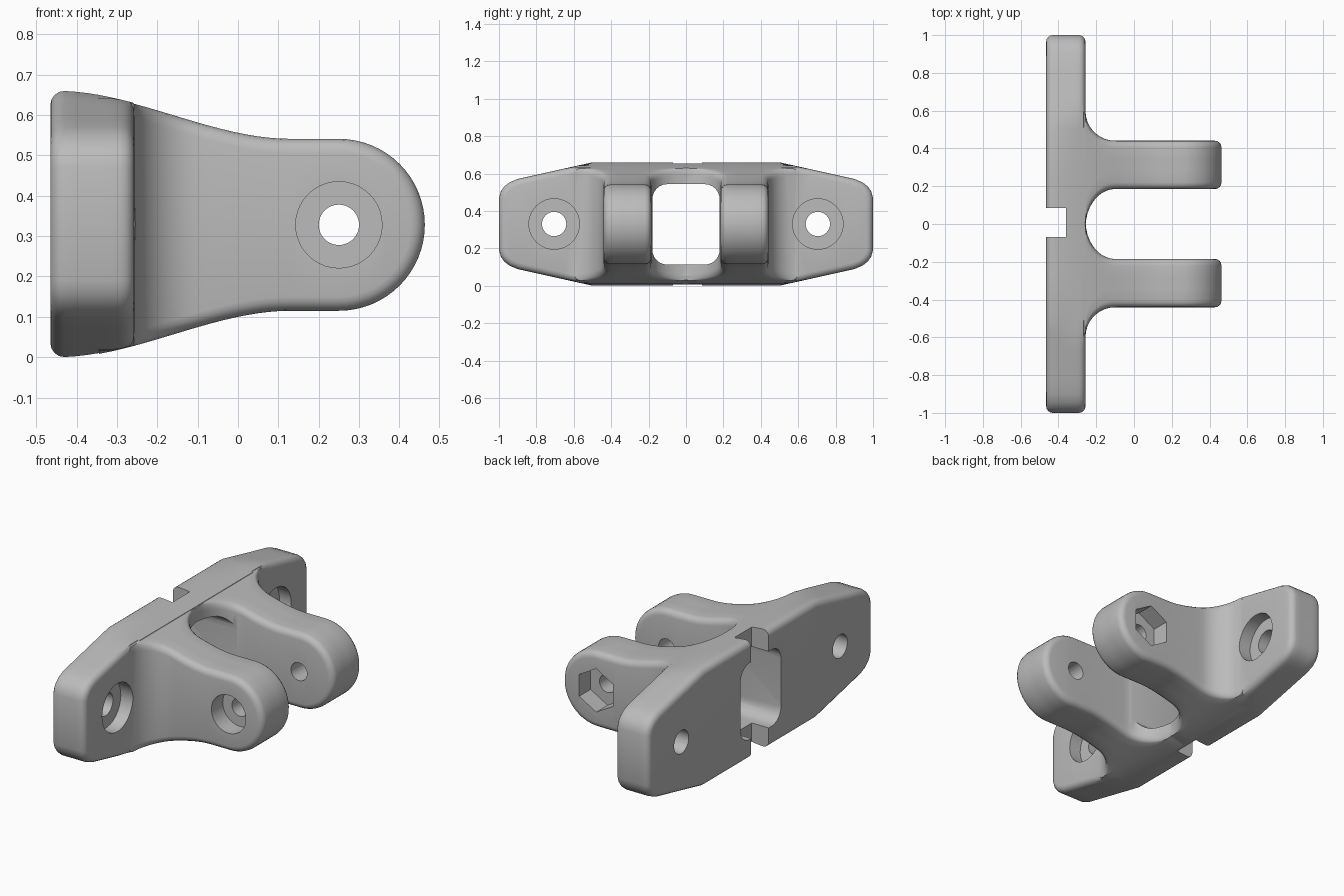
import bpy, bmesh, math
from mathutils import Vector, Matrix

if "Cube" in bpy.data.objects:
    bpy.data.objects.remove(bpy.data.objects["Cube"])

MID = 0.33          # height of the plate's symmetry plane
ARM_MID = 0.328     # height of the pivot axis
R = 0.035           # edge rounding

metal = bpy.data.materials.new("grey_metal")
metal.diffuse_color = (0.5, 0.5, 0.5, 1)
metal.use_nodes = True
metal.node_tree.nodes["Principled BSDF"].inputs["Base Color"].default_value = metal.diffuse_color


def half_height(x):
    """S-curve from the tall plate down to the arm height."""
    u = min(1, max(0, (0.13 - x) / 0.58))
    return 0.213 + 0.117 * u * u * (3 - 2 * u)


def finish(bm, name):
    bmesh.ops.recalc_face_normals(bm, faces=bm.faces)
    me = bpy.data.meshes.new(name)
    bm.to_mesh(me)
    bm.free()
    me.materials.append(metal)
    ob = bpy.data.objects.new(name, me)
    bpy.context.collection.objects.link(ob)
    return ob


def rounded_layers(w0, w1, inner=5):
    """(position, inset) pairs giving rounded rims at both ends."""
    arc = [(R * (1 - math.cos(a)), R * (1 - math.sin(a)))
           for a in (math.radians(d) for d in (0, 22, 45, 67, 90))]
    lay = [(w0 + p, i) for p, i in arc]
    lay += [(w0 + R + (w1 - w0 - 2 * R) * k / inner, 0) for k in range(1, inner)]
    return lay + [(w1 - p, i) for p, i in reversed(arc)]


def prism(name, cols, layers, place):
    """Symmetric profile of (s, half height) columns, stacked in layers."""
    ring = [Vector(c) for c in cols]
    ring += [Vector((s, -h)) for s, h in reversed(cols) if h > 1e-6]
    n, cnt = len(cols), len(ring)
    offs = []
    for i in range(cnt):
        a = (ring[i] - ring[i - 1]).normalized()
        b = (ring[(i + 1) % cnt] - ring[i]).normalized()
        n1, n2 = Vector((-a.y, a.x)), Vector((-b.y, b.x))
        offs.append((n1 + n2) / (1 + n1.dot(n2)))
    bm = bmesh.new()
    rows = []
    for w, inset in layers:
        rows.append([bm.verts.new(place(*(p - o * inset), w)) for p, o in zip(ring, offs)])
    for r0, r1 in zip(rows, rows[1:]):
        for i in range(cnt):
            j = (i + 1) % cnt
            bm.faces.new((r0[i], r0[j], r1[j], r1[i]))
    for row in (rows[0], rows[-1]):
        for i in range(n - 1):
            idx = dict.fromkeys((i, i + 1, cnt - 2 - i, cnt - 1 - i))
            bm.faces.new([row[k] for k in idx])
    bmesh.ops.triangulate(bm, faces=bm.faces)
    return finish(bm, name)


def cylinder(name, axis, center, radius, length, sides=40, spin=0.0):
    bm = bmesh.new()
    rot = Matrix.Rotation(math.pi / 2, 4, 'Y' if axis == 'X' else 'X')
    mat = Matrix.Translation(center) @ rot @ Matrix.Rotation(spin, 4, 'Z')
    bmesh.ops.create_cone(bm, cap_ends=True, segments=sides, radius1=radius,
                          radius2=radius, depth=length, matrix=mat)
    return finish(bm, name)


def box(name, lo, hi, round_x=0.0):
    bm = bmesh.new()
    bmesh.ops.create_cube(bm, size=1)
    for v in bm.verts:
        v.co = [lo[k] + (v.co[k] + 0.5) * (hi[k] - lo[k]) for k in range(3)]
    if round_x:
        edges = [e for e in bm.edges if abs(e.verts[0].co.x - e.verts[1].co.x) > 1e-4]
        bmesh.ops.bevel(bm, geom=edges, offset=round_x, segments=6, profile=0.5,
                        affect='EDGES')
    return finish(bm, name)


def boolean(target, other, op):
    mod = target.modifiers.new(op, 'BOOLEAN')
    mod.operation, mod.object, mod.solver = op, other, 'EXACT'
    mod.use_self = True
    bpy.context.view_layer.objects.active = target
    bpy.ops.object.modifier_apply(modifier=mod.name)
    bpy.data.objects.remove(other, do_unlink=True)


# Mounting plate with tapered, rounded ends
tip = [(1.0, 0.14), (0.99, 0.175), (0.972, 0.2), (0.945, 0.222), (0.9, 0.241)]
slope = [(0.9 - 0.4 * k / 5, 0.241 + 0.089 * k / 5) for k in range(1, 6)]
half = tip + slope + [(0.25, 0.33)]
plate_cols = [(-y, h) for y, h in half] + [(0, 0.33)] + half[::-1]


def place_plate(s, v, w):
    lim = half_height(w)
    return (w, s, MID + max(-lim, min(lim, v)))


bracket = prism("bracket", plate_cols, rounded_layers(-0.465, -0.257), place_plate)

# Slot down the back of the plate
boolean(bracket, box("slot_cutter", (-0.6, -0.07, -0.1), (-0.36, 0.085, 0.8)), 'DIFFERENCE')

# Arms: flared roots blend into the plate, round tips
xs = [-0.345, -0.32, -0.295, -0.275]
xs += [-0.1 - 0.157 * math.cos(math.pi / 2 * k / 12) for k in range(13)]
xs += [-0.1 + 0.35 * k / 12 for k in range(1, 12)]
arm_cols = [(x, half_height(x)) for x in xs]
arm_cols += [(0.25 + 0.213 * math.sin(a), 0.213 * math.cos(a))
             for a in (math.pi / 2 * k / 16 for k in range(16))] + [(0.463, 0.0)]


def arm_placer(side):
    def place(s, v, w):
        t = max(0, (-0.1 - s) / 0.157)
        f = 1 - math.sqrt(max(0, 1 - t * t))
        y = w + 0.157 * f if w > 0.3125 else w - 0.203 * f
        # keep the flared root under the sloping plate ends
        lim = 0.327 - 0.2225 * max(0, y - 0.5)
        return (s, side * y, ARM_MID + max(-lim, min(lim, v)))
    return place


for side in (-1, 1):
    arm = prism("arm", arm_cols, rounded_layers(0.185, 0.441, 3), arm_placer(side))
    boolean(bracket, arm, 'UNION')

# Central window
boolean(bracket, box("window_cutter", (-0.6, -0.18, ARM_MID - 0.215),
                     (0.0, 0.18, ARM_MID + 0.215), 0.08), 'DIFFERENCE')

# Screw holes with counterbores in the plate
for side in (-1, 1):
    y = side * 0.705
    boolean(bracket, cylinder("screw_hole", 'X', (-0.4, y, MID), 0.065, 0.6), 'DIFFERENCE')
    boolean(bracket, cylinder("screw_recess", 'X', (-0.18, y, MID), 0.135, 0.3), 'DIFFERENCE')

# Pivot bolt hole, round head recess and hexagonal nut recess
boolean(bracket, cylinder("pivot_hole", 'Y', (0.25, 0, ARM_MID), 0.05, 1.4), 'DIFFERENCE')
boolean(bracket, cylinder("bolt_recess", 'Y', (0.25, -0.44, ARM_MID), 0.107, 0.2), 'DIFFERENCE')
boolean(bracket, cylinder("nut_recess", 'Y', (0.25, 0.44, ARM_MID), 0.122, 0.2, 6),
        'DIFFERENCE')

bpy.ops.object.select_all(action='DESELECT')
bracket.select_set(True)
bpy.context.view_layer.objects.active = bracket
bpy.ops.object.shade_smooth_by_angle(angle=math.radians(35))
